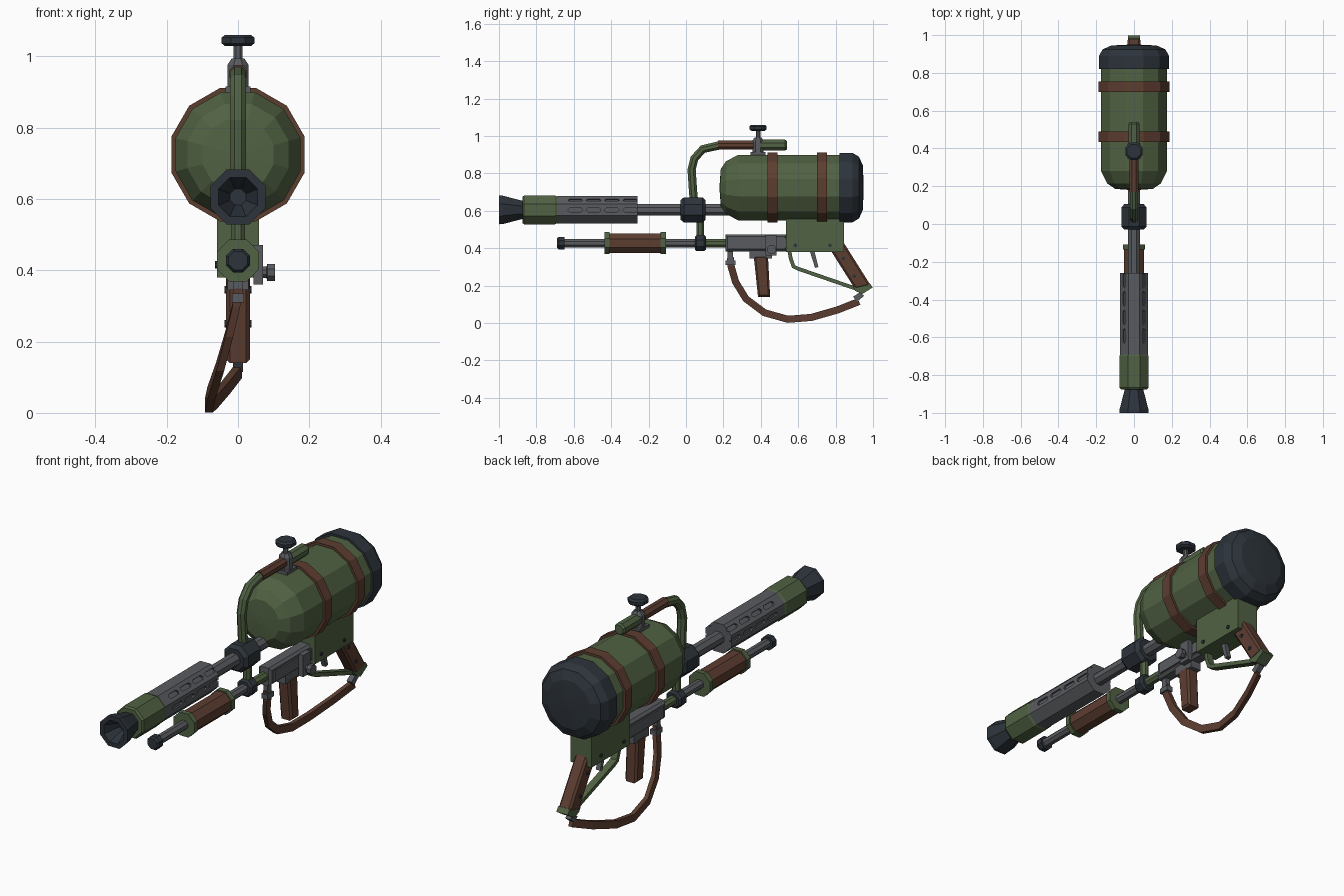
import bpy, bmesh, math
from mathutils import Vector

if "Cube" in bpy.data.objects:
    bpy.data.objects.remove(bpy.data.objects["Cube"], do_unlink=True)


def material(name, rgb):
    m = bpy.data.materials.new(name)
    m.use_nodes = True
    m.diffuse_color = (*rgb, 1)
    m.node_tree.nodes["Principled BSDF"].inputs["Base Color"].default_value = (*rgb, 1)
    return m


green = material("olive green", (0.082, 0.122, 0.056))
brown = material("leather brown", (0.108, 0.047, 0.03))
grey = material("steel grey", (0.1, 0.105, 0.115))
dark = material("dark gunmetal", (0.026, 0.034, 0.044))


def finish(name, bm, mat):
    bmesh.ops.remove_doubles(bm, verts=bm.verts, dist=1e-5)
    bmesh.ops.recalc_face_normals(bm, faces=bm.faces)
    mesh = bpy.data.meshes.new(name)
    bm.to_mesh(mesh)
    bm.free()
    mesh.materials.append(mat)
    ob = bpy.data.objects.new(name, mesh)
    bpy.context.collection.objects.link(ob)
    return ob


def skin(bm, rings):
    """Join rings of points with quads and close both ends."""
    loops = [[bm.verts.new(p) for p in ring] for ring in rings]
    n = len(loops[0])
    for a, b in zip(loops, loops[1:]):
        for i in range(n):
            j = (i + 1) % n
            bm.faces.new((a[i], a[j], b[j], b[i]))
    bm.faces.new(loops[0])
    bm.faces.new(loops[-1])


def turned(name, mat, profile, centre, axis="y", sides=8):
    """Faceted turned part; profile is (position along axis, distance to flat)."""
    bm = bmesh.new()
    rings = []
    for pos, r in profile:
        r /= math.cos(math.pi / sides)
        ring = []
        for i in range(sides):
            a = 2 * math.pi * (i + 0.5) / sides
            u, v = r * math.cos(a), r * math.sin(a)
            p = {"x": (pos, u, v), "y": (u, pos, v), "z": (u, v, pos)}[axis]
            ring.append(Vector(p) + Vector(centre))
        rings.append(ring)
    skin(bm, rings)
    return finish(name, bm, mat)


def prism(name, mat, outline, half, x=0, bevel=0.0):
    """Side outline of (y, z) points, extruded across x."""
    bm = bmesh.new()
    skin(bm, [[(x + s * half, y, z) for y, z in outline] for s in (-1, 1)])
    if bevel:
        bmesh.ops.recalc_face_normals(bm, faces=bm.faces)
        edges = [e for e in bm.edges if abs(e.verts[0].co.x - e.verts[1].co.x) < 1e-6]
        bmesh.ops.bevel(bm, geom=edges, offset=bevel, segments=1, affect="EDGES")
    return finish(name, bm, mat)


def block(name, mat, y0, y1, z0, z1, half, x=0, bevel=0.0):
    return prism(name, mat, [(y0, z0), (y1, z0), (y1, z1), (y0, z1)], half, x, bevel)


def sweep(name, mat, path, section):
    """Carry a cross-section (x, normal) along a path."""
    pts = [Vector(p) for p in path]
    bm = bmesh.new()
    rings = []
    for i, p in enumerate(pts):
        t = pts[min(i + 1, len(pts) - 1)] - pts[max(i - 1, 0)]
        n = t.cross(Vector((1, 0, 0))).normalized()
        rings.append([p + Vector((u, 0, 0)) + n * v for u, v in section])
    skin(bm, rings)
    return finish(name, bm, mat)


def octagon(r):
    r /= math.cos(math.pi / 8)
    return [(r * math.cos((i + 0.5) * math.pi / 4), r * math.sin((i + 0.5) * math.pi / 4))
            for i in range(8)]


# Tank, end cap and straps
TANK = (0, 0, 0.724)
turned("tank", green, [(0.18, 0.02), (0.186, 0.10), (0.215, 0.142), (0.28, 0.175), (0.84, 0.175)],
       TANK, sides=12)
turned("tank_end_cap", dark, [(0.82, 0.186), (0.89, 0.186), (0.925, 0.165), (0.945, 0.12),
                              (0.95, 0.02)], TANK, sides=12)
for name, y in (("front_tank_strap", 0.435), ("rear_tank_strap", 0.70)):
    turned(name, brown, [(y, 0.187), (y + 0.055, 0.187)], TANK, sides=12)

# Barrel line
BARREL = (0, 0, 0.605)
turned("muzzle", dark, [(-0.86, 0.05), (-0.88, 0.05), (-0.98, 0.076), (-1, 0.077),
                        (-1, 0.055), (-0.92, 0.022)], BARREL)
turned("barrel_sleeve", green, [(-0.875, 0.07), (-0.865, 0.077), (-0.7, 0.077), (-0.69, 0.072)], BARREL)
shroud = turned("barrel_shroud", grey, [(-0.69, 0.073), (-0.26, 0.073)], BARREL)
turned("inner_barrel", grey, [(-0.3, 0.031), (0.25, 0.031)], BARREL)
turned("barrel_joint", dark, [(-0.03, 0.052), (-0.012, 0.067), (0.087, 0.067), (0.105, 0.052)], BARREL)

# Cooling slots sunk into the side faces of the shroud
bm = bmesh.new()
for side in (0, 45, 135, 180):
    a = math.radians(side)
    out = Vector((math.cos(a), 0, math.sin(a)))
    across = Vector((-math.sin(a), 0, math.cos(a)))
    for k in range(4):
        mid = -0.592 + 0.098 * k
        outline = [(-0.04, 0), (-0.03, 0.011), (0.03, 0.011), (0.04, 0), (0.03, -0.011), (-0.03, -0.011)]
        skin(bm, [[Vector(BARREL) + out * d + across * w + Vector((0, mid + y, 0))
                   for y, w in outline] for d in (0.064, 0.09)])
cutter = finish("slot_cutter", bm, grey)
cutter.hide_render = True
cutter.hide_viewport = True
cut = shroud.modifiers.new("slots", "BOOLEAN")
cut.operation = "DIFFERENCE"
cut.solver = "EXACT"
cut.object = cutter

# Pump line
PUMP = (0, 0, 0.427)
turned("pump_rod", grey, [(-0.66, 0.022), (0.08, 0.022)], PUMP)
turned("pump_rod_cap", dark, [(-0.69, 0.026), (-0.68, 0.033), (-0.65, 0.033)], PUMP)
turned("pump_handle", brown, [(-0.41, 0.053), (-0.13, 0.053)], PUMP)
for name, y in (("pump_front_collar", -0.435), ("pump_rear_collar", -0.135)):
    turned(name, green, [(y, 0.059), (y + 0.027, 0.059)], PUMP)
turned("pump_clamp", dark, [(0.047, 0.034), (0.057, 0.043), (0.097, 0.043), (0.107, 0.034)], PUMP)
turned("feed_tube", green, [(0.09, 0.022), (0.23, 0.022)], PUMP)
turned("joint_link", green, [(0.43, 0.02), (0.58, 0.02)], (0, 0.076, 0), axis="z")

# Overhead pipe and valve
sweep("overhead_pipe", green, [(0, 0.045, 0.63), (0, 0.038, 0.70), (0, 0.03, 0.82), (0, 0.045, 0.88),
                               (0, 0.09, 0.93), (0, 0.17, 0.948), (0, 0.2, 0.95)], octagon(0.022))
turned("pipe_wrap", brown, [(0.17, 0.024), (0.36, 0.024)], (0, 0, 0.951))
turned("pipe_end", green, [(0.39, 0.029), (0.53, 0.029), (0.54, 0.022)], (0, 0, 0.951))
VALVE = (0, 0.385, 0)
block("valve_base", grey, 0.345, 0.425, 0.88, 0.915, 0.035)
turned("valve_body", grey, [(0.9, 0.03), (0.975, 0.03), (0.993, 0.018)], VALVE, axis="z")
turned("valve_stem", grey, [(0.98, 0.012), (1.035, 0.012)], VALVE, axis="z")
turned("valve_knob", dark, [(1.028, 0.036), (1.036, 0.046), (1.052, 0.046), (1.06, 0.036)], VALVE, axis="z")

# Receiver with its side lever
block("receiver", grey, 0.21, 0.54, 0.383, 0.474, 0.036, bevel=0.012)
block("receiver_rail", grey, 0.24, 0.54, 0.40, 0.455, 0.043)
block("grip_mount", grey, 0.34, 0.46, 0.345, 0.40, 0.03)
block("lever_plate", grey, 0.425, 0.485, 0.36, 0.47, 0.013, x=0.057)
turned("lever_knob", grey, [(0.06, 0.016), (0.08, 0.016), (0.082, 0.024), (0.104, 0.024)],
       (0, 0.458, 0.394), axis="x")

# Housing, trigger and guard
block("housing", green, 0.535, 0.845, 0.38, 0.60, 0.059)
prism("trigger", grey, [(0.66, 0.39), (0.685, 0.39), (0.708, 0.30), (0.69, 0.295)], 0.012)
sweep("trigger_guard", green, [(0, 0.55, 0.40), (0, 0.56, 0.345), (0, 0.575, 0.302), (0, 0.60, 0.29),
                               (0, 0.92, 0.18)], [(-0.018, -0.01), (0.018, -0.01), (0.018, 0.01), (-0.018, 0.01)])

# Grips
prism("front_grip", brown, [(0.362, 0.36), (0.438, 0.36), (0.45, 0.14), (0.385, 0.14)], 0.033, bevel=0.01)
prism("rear_grip", brown, [(0.76, 0.41), (0.84, 0.435), (0.988, 0.20), (0.905, 0.18)], 0.034, bevel=0.01)
prism("rear_grip_cap", green, [(0.893, 0.193), (0.982, 0.213), (0.998, 0.19), (0.942, 0.155), (0.905, 0.172)],
      0.032)

# Pins run through the housing and the rear grip
for i, (y, z, half) in enumerate([(0.585, 0.415, 0.064), (0.77, 0.415, 0.064),
                                  (0.84, 0.345, 0.038), (0.90, 0.25, 0.038)]):
    turned("pin_%d" % (i + 1), dark, [(-half, 0.009), (half, 0.009)], (0, y, z), axis="x", sides=6)

# Sling hanging to one side, with a swivel at each end
strap = [(-0.011, -0.019), (0.011, -0.019), (0.011, 0.019), (-0.011, 0.019)]
sweep("sling", brown, [(0, 0.237, 0.35), (-0.005, 0.242, 0.30), (-0.025, 0.265, 0.22), (-0.05, 0.32, 0.13),
                       (-0.075, 0.42, 0.055), (-0.082, 0.545, 0.02), (-0.07, 0.67, 0.03),
                       (-0.035, 0.81, 0.07), (0, 0.925, 0.115)], strap)
block("front_swivel", grey, 0.212, 0.265, 0.31, 0.335, 0.017)
block("front_swivel_post", grey, 0.222, 0.252, 0.33, 0.39, 0.012)
prism("rear_swivel", grey, [(0.893, 0.14), (0.93, 0.165), (0.952, 0.145), (0.915, 0.115)], 0.014)
